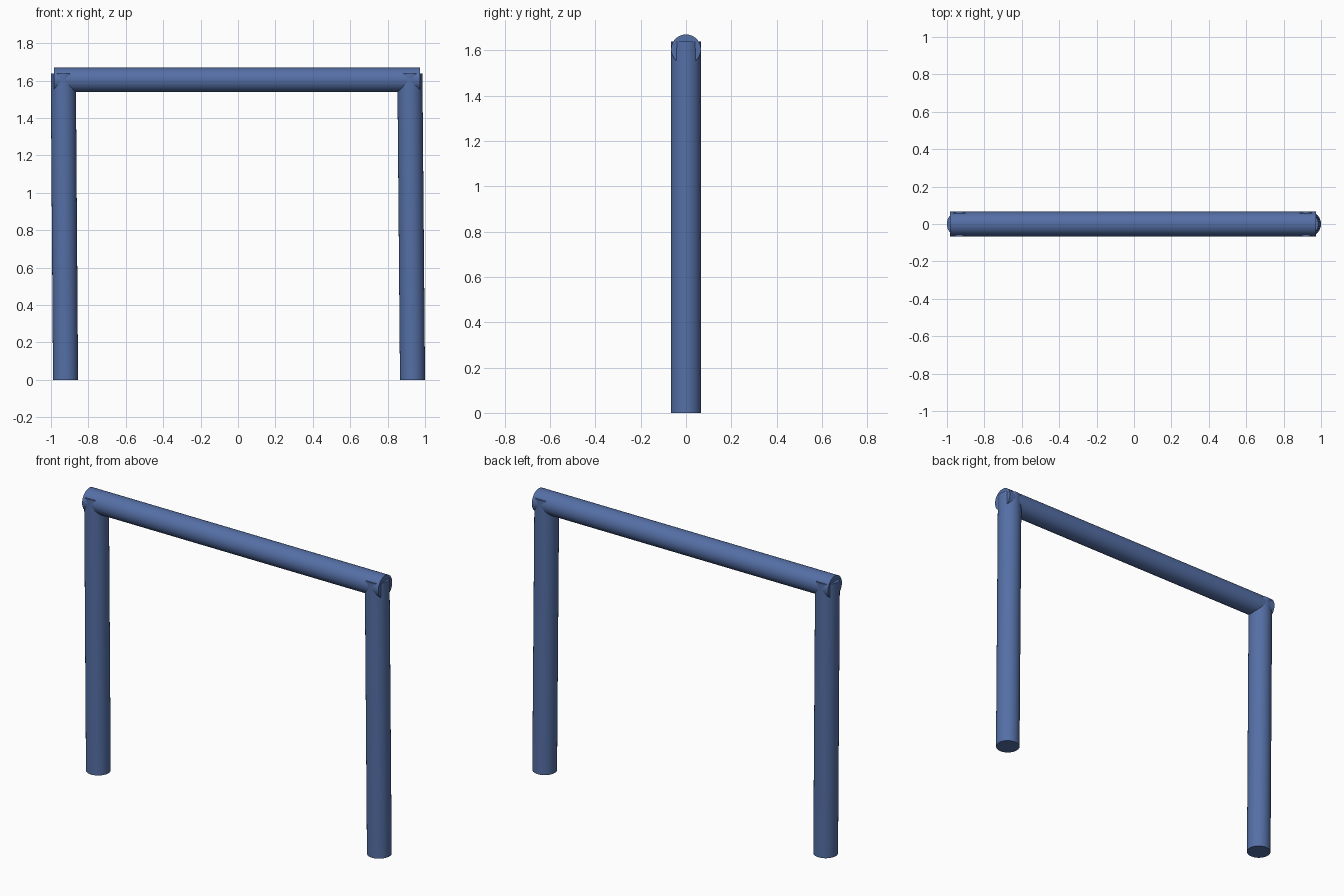
import bpy, math
from mathutils import Vector

if "Cube" in bpy.data.objects:
    bpy.data.objects.remove(bpy.data.objects["Cube"])

blue = bpy.data.materials.new("painted_blue")
blue.diffuse_color = (0.09, 0.16, 0.38, 1)
blue.use_nodes = True
blue.node_tree.nodes["Principled BSDF"].inputs["Base Color"].default_value = blue.diffuse_color


def finish(ob, name):
    ob.name = name
    ob.data.materials.append(blue)
    bpy.ops.object.shade_smooth_by_angle(angle=math.radians(40))


def tube(name, start, end, radius):
    """Solid round pole between two points."""
    a, b = Vector(start), Vector(end)
    bpy.ops.mesh.primitive_cylinder_add(vertices=32, radius=radius, depth=(b - a).length,
                                        location=(a + b) / 2)
    ob = bpy.context.object
    ob.rotation_euler = (b - a).to_track_quat('Z', 'Y').to_euler()
    bpy.ops.object.transform_apply(location=True, rotation=True, scale=True)
    finish(ob, name)
    return ob


# Posts, leaning very slightly to the left, ends poking through the crossbar
for name, x0, x1 in (("left_post", -0.922, -0.934), ("right_post", 0.933, 0.919)):
    tube(name, (x0, 0, 0), (x1, 0, 1.638), 0.067)

# Crossbar resting over the post tops
tube("crossbar", (-0.983, 0, 1.604), (0.972, 0, 1.604), 0.066)
